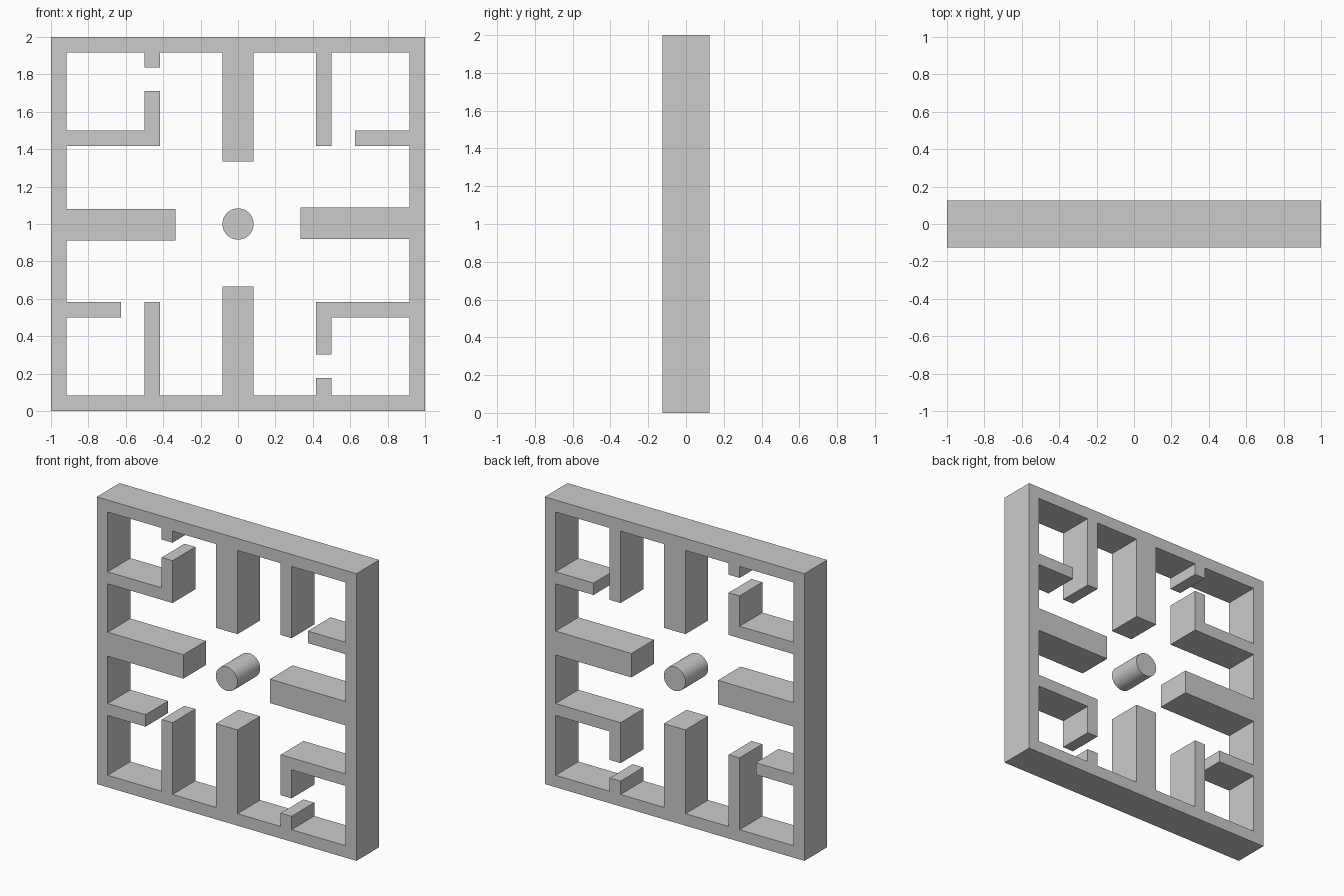
import bpy
from math import radians

if "Cube" in bpy.data.objects:
    bpy.data.objects.remove(bpy.data.objects["Cube"])

U = 1 / 12        # wall thickness module
HALF_DEPTH = 0.125


def half_outline(low, high):
    """Upper half of the inner outline; low/high bound the gap in the corner wall."""
    return [(-4, .95), (-11, .95), (-11, 5), (-5, 5), (-5, low), (-6, low),
            (-6, 6), (-11, 6), (-11, 11), (-6, 11), (-6, high), (-5, high),
            (-5, 11), (-1, 11), (-1, 4), (1, 4), (1, 11), (5, 11), (5, 5),
            (6, 5), (6, 11), (11, 11), (11, 6), (7.5, 6), (7.5, 5), (11, 5),
            (11, 1.05), (4, 1.05)]


def add_loop(curve, points):
    spline = curve.splines.new('POLY')
    spline.points.add(len(points) - 1)
    for p, (x, y) in zip(spline.points, points):
        p.co = (x * U, y * U, 0, 1)
    spline.use_cyclic_u = True
    spline.use_smooth = False


# Square frame with inward walls: lower half is the upper half turned 180 degrees
curve = bpy.data.curves.new("maze_frame", 'CURVE')
curve.dimensions = '2D'
curve.fill_mode = 'BOTH'
curve.extrude = HALF_DEPTH
add_loop(curve, [(-12, -12), (12, -12), (12, 12), (-12, 12)])
add_loop(curve, half_outline(8.54, 10.04)
         + [(-x, -y) for x, y in half_outline(8.38, 9.88)])
frame = bpy.data.objects.new("maze_frame", curve)
bpy.context.collection.objects.link(frame)
frame.location.z = 1
frame.rotation_euler.x = radians(90)

# Turn the frame into a welded mesh
bpy.context.view_layer.objects.active = frame
frame.select_set(True)
bpy.ops.object.convert(target='MESH')
bpy.ops.object.mode_set(mode='EDIT')
bpy.ops.mesh.select_all(action='SELECT')
bpy.ops.mesh.remove_doubles(threshold=0.0001)
bpy.ops.mesh.normals_make_consistent(inside=False)
bpy.ops.object.mode_set(mode='OBJECT')

# Round pin floating in the middle
bpy.ops.mesh.primitive_cylinder_add(vertices=64, radius=U, depth=2 * HALF_DEPTH,
                                    location=(0, 0, 1),
                                    rotation=(radians(90), 0, 0))
bpy.context.object.name = "centre_pin"
bpy.ops.object.shade_smooth_by_angle(angle=radians(30))
